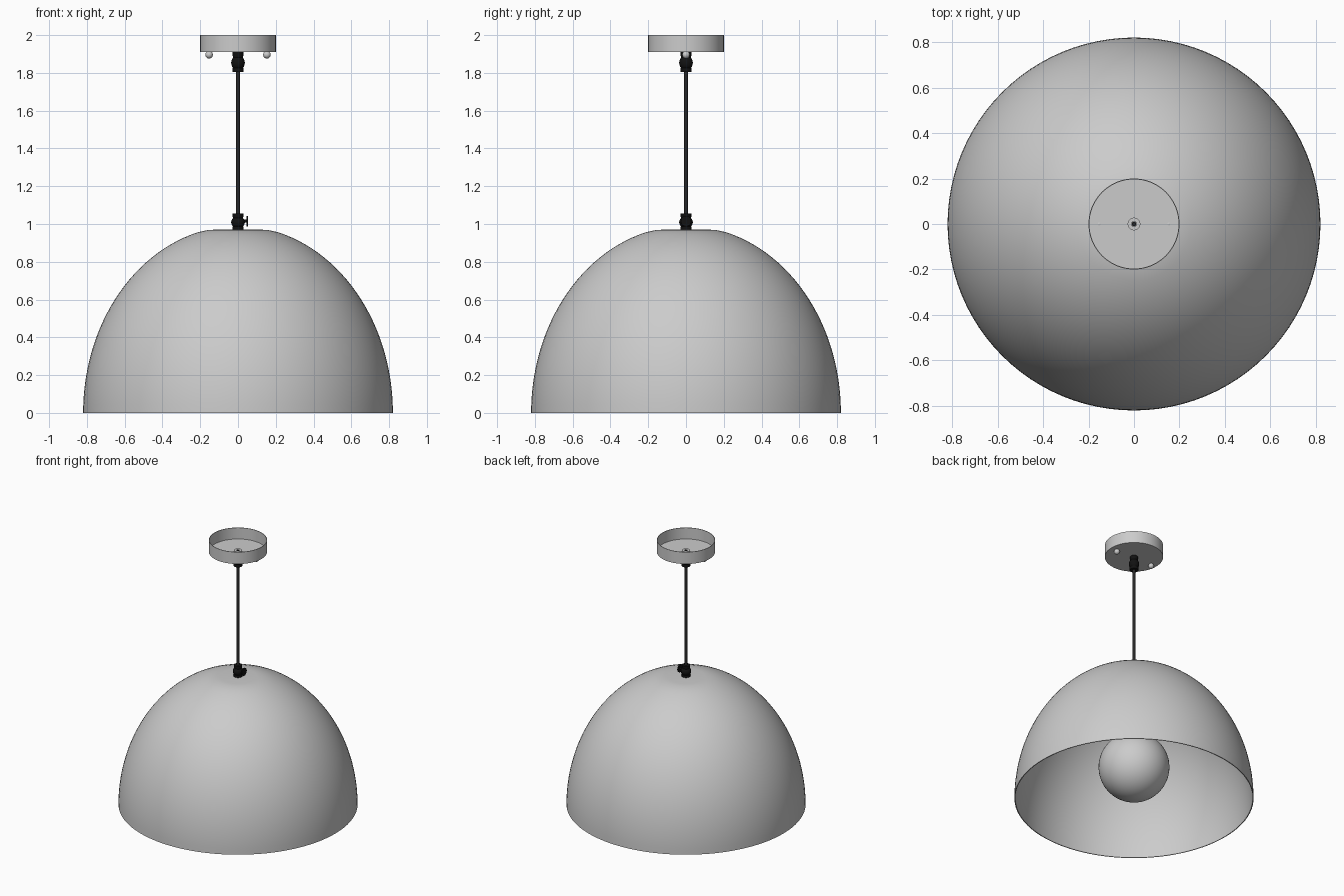
import bpy, bmesh, math
from mathutils import Matrix, Vector

if "Cube" in bpy.data.objects:
    bpy.data.objects.remove(bpy.data.objects["Cube"])


def material(name, rgb):
    m = bpy.data.materials.new(name)
    m.diffuse_color = (*rgb, 1)
    m.use_nodes = True
    m.node_tree.nodes["Principled BSDF"].inputs["Base Color"].default_value = m.diffuse_color
    return m


BLACK = material("black_metal", (0.006, 0.006, 0.006))
CORD = material("dark_cord", (0.02, 0.02, 0.02))


def lathe(name, profile, mat=None, sides=48, matrix=Matrix(), angle=35):
    """Revolve an (r, z) profile about z."""
    bm = bmesh.new()
    verts = [bm.verts.new((r, 0, z)) for r, z in profile]
    edges = [bm.edges.new(p) for p in zip(verts, verts[1:])]
    bmesh.ops.spin(bm, geom=verts + edges, cent=(0, 0, 0), axis=(0, 0, 1),
                   angle=math.tau, steps=sides)
    bmesh.ops.remove_doubles(bm, verts=bm.verts, dist=1e-5)
    bmesh.ops.recalc_face_normals(bm, faces=bm.faces)
    bm.transform(matrix)
    mesh = bpy.data.meshes.new(name)
    bm.to_mesh(mesh)
    bm.free()
    ob = bpy.data.objects.new(name, mesh)
    bpy.context.collection.objects.link(ob)
    if mat:
        mesh.materials.append(mat)
    bpy.ops.object.select_all(action='DESELECT')
    ob.select_set(True)
    bpy.context.view_layer.objects.active = ob
    bpy.ops.object.shade_smooth_by_angle(angle=math.radians(angle))
    return ob


def arc(r, h, z0, a0, a1, n):
    """Elliptical arc points in (r, z), angles in degrees from horizontal."""
    pts = []
    for i in range(n + 1):
        a = math.radians(a0 + (a1 - a0) * i / n)
        pts.append((max(0, r * math.cos(a)), z0 + h * math.sin(a)))
    return pts


# Thin domed shade with a flattened crown
outer = arc(0.82, 0.99, 0, 0, 75, 28) + [(0.165, 0.967), (0.127, 0.97), (0, 0.97)]
t = 0.006
inner = arc(0.82 - t, 0.99 - t, 0, 0, 75, 28) + [(0.163, 0.961), (0.126, 0.964), (0, 0.964)]
lathe("shade", outer + inner[::-1] + outer[:1], sides=96)

# Ceiling cup, open at the top
lathe("ceiling_cup", [(0, 1.91), (0.2, 1.91), (0.2, 2), (0.196, 2),
                      (0.196, 1.915), (0, 1.915)], sides=64)
lathe("cup_inlet", [(0.012, 1.915), (0.012, 1.922), (0.028, 1.922), (0.028, 1.915)], sides=24)
for side, x in (("left", -0.153), ("right", 0.153)):
    lathe(side + "_cup_screw", arc(0.02, 0.02, 1.896, -90, 90, 12), sides=24,
          matrix=Matrix.Translation((x, 0, 0)))

# Cord
lathe("cord", [(0, 0.96), (0.01, 0.96), (0.01, 1.924), (0, 1.924)], CORD, 16)


# Cord grips: two collars around a rounded body
def grip(name, z0, z1):
    h = z1 - z0
    lathe(name, [(0, z0), (0.03, z0), (0.03, z0 + 0.2 * h)]
          + arc(0.036, 0.38 * h, z0 + 0.46 * h, -45, 45, 10)
          + [(0.028, z1 - 0.2 * h), (0.028, z1), (0, z1)], BLACK, 32)


grip("upper_cord_grip", 1.805, 1.91)
grip("lower_cord_grip", 0.97, 1.055)

# Thumb screw on the lower grip
lathe("thumb_screw", [(0, 0.02), (0.008, 0.02), (0.008, 0.046), (0.028, 0.046),
                      (0.028, 0.054), (0, 0.054)], BLACK, 24,
      Matrix.Translation((0, 0, 1.015)) @ Matrix.Rotation(math.pi / 2, 4, 'Y'))

# Socket and globe bulb inside the shade
lathe("socket", [(0, 0.58), (0.075, 0.58), (0.075, 0.82), (0.05, 0.87),
                 (0.03, 0.89), (0.03, 0.966), (0, 0.966)], BLACK, 32)
lathe("globe_bulb", arc(0.243, 0.243, 0.247, -90, 62, 32)
      + [(0.088, 0.5), (0.072, 0.54), (0.065, 0.59), (0, 0.59)], sides=48)
